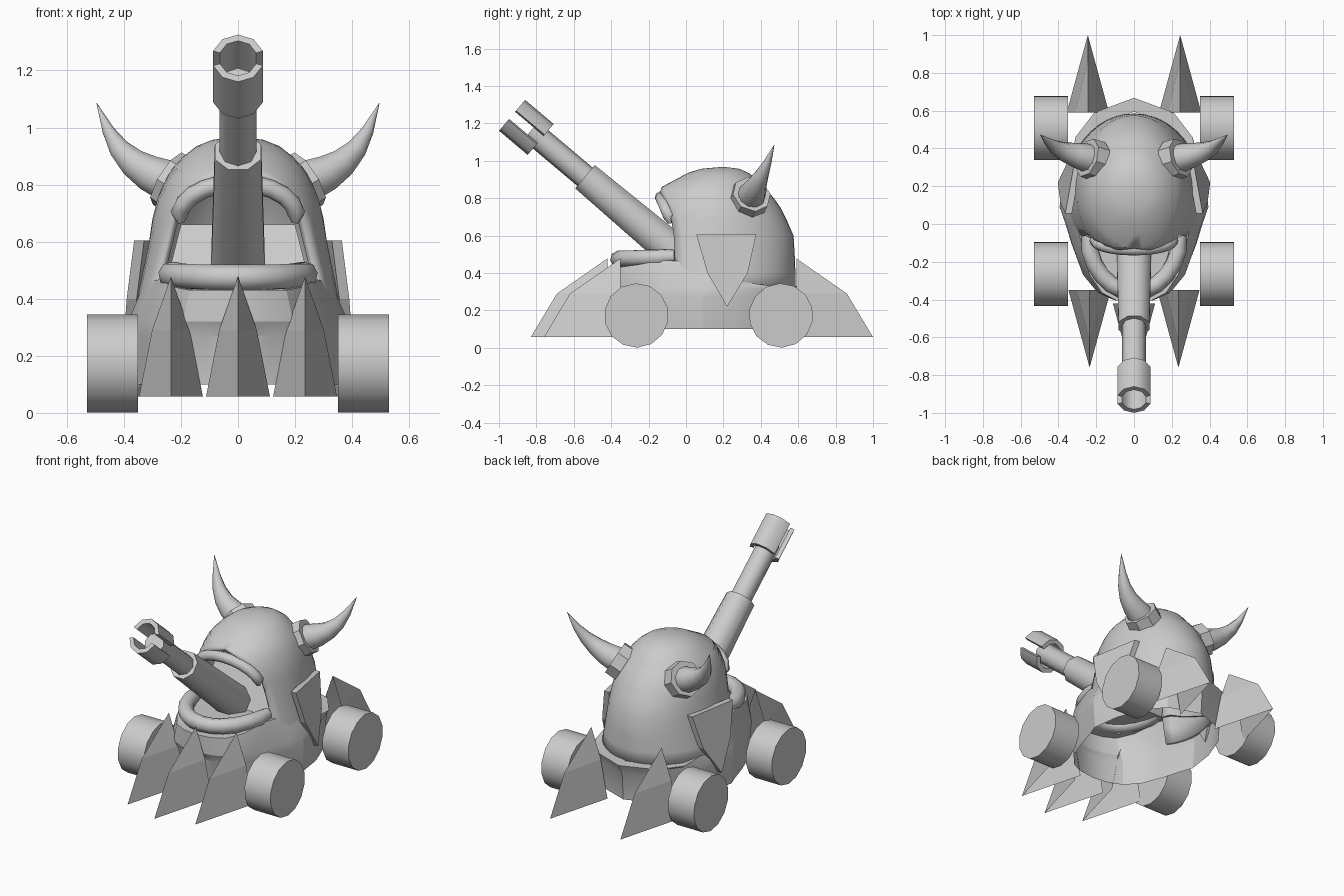
import bpy, bmesh, math
from mathutils import Vector

if "Cube" in bpy.data.objects:
    bpy.data.objects.remove(bpy.data.objects["Cube"])

grey = bpy.data.materials.new("plain_grey")
grey.diffuse_color = (0.6, 0.6, 0.6, 1)
grey.use_nodes = True
grey.node_tree.nodes["Principled BSDF"].inputs["Base Color"].default_value = grey.diffuse_color


def make(name, verts, faces, smooth=None, thick=0, offset=-1):
    me = bpy.data.meshes.new(name)
    me.from_pydata([tuple(v) for v in verts], [], faces)
    bm = bmesh.new()
    bm.from_mesh(me)
    bmesh.ops.remove_doubles(bm, verts=bm.verts, dist=0.0005)
    bm.to_mesh(me)
    bm.free()
    me.materials.append(grey)
    ob = bpy.data.objects.new(name, me)
    bpy.context.collection.objects.link(ob)
    if smooth:
        me.shade_smooth()
        me.set_sharp_from_angle(angle=math.radians(smooth))
    if thick:
        m = ob.modifiers.new("thickness", 'SOLIDIFY')
        m.thickness, m.offset = thick, offset
    return ob


def loft(name, rings, closed=True, caps=False, **kw):
    """Skin a list of rings that all hold the same number of points."""
    n = len(rings[0])
    verts = [p for r in rings for p in r]
    faces = []
    for k in range(len(rings) - 1):
        for i in range(n if closed else n - 1):
            j = (i + 1) % n
            faces.append((k * n + i, k * n + j, (k + 1) * n + j, (k + 1) * n + i))
    if caps:
        last = (len(rings) - 1) * n
        faces += [tuple(reversed(range(n))), tuple(range(last, last + n))]
    return make(name, verts, faces, **kw)


def tube(name, path, radii, sides=8, smooth=50, turn=0.0, caps=True):
    """Round tube along a path, with a radius at each point."""
    path = [Vector(p) for p in path]
    whole = (path[-1] - path[0]).normalized()
    rings = []
    for k, p in enumerate(path):
        d = path[min(k + 1, len(path) - 1)] - path[max(k - 1, 0)]
        d = d.normalized() if d.length > 1e-6 else whole
        ref = Vector((0, 0.6, 0.8)) if abs(d.z) < 0.9 else Vector((0, 1, 0))
        u = d.cross(ref).normalized()
        v = u.cross(d).normalized()
        rings.append([p + radii[k] * (u * math.cos(a) - v * math.sin(a))
                      for a in (turn + 2 * math.pi * i / sides for i in range(sides))])
    return loft(name, rings, caps=caps, smooth=smooth)


# Lower hull: open shell, pointed at the back, leaning in to meet helmet and jaw
half = [(0, -0.42), (0.11, -0.405), (0.2, -0.365), (0.28, -0.27), (0.335, -0.12),
        (0.37, 0.0), (0.4, 0.09), (0.375, 0.28), (0.31, 0.46), (0.21, 0.59), (0, 0.668)]
plan = half + [(-x, y) for x, y in half[-2:0:-1]]


def hull_ring(z, sx, sy):
    return [Vector((x * sx, 0.1 + (y - 0.1) * sy, z)) for x, y in plan]


rim, ledge = hull_ring(0.33, 1.0, 1.0), []
for p in rim:
    if p.y < -0.05:
        p.z = 0.43 + 0.05 * min(1, max(0, (p.y + 0.35) / 0.3))
    else:
        p.z = 0.33 + 0.15 * max(0, 1 - (p.y + 0.05) / 0.4)
    p.x *= (0.93 if p.y < 0.4 else 1) * (1 - (p.z - 0.33) * 0.9)
    s = 0.89 if p.y < 0.3 else 0.87
    ledge.append(Vector((p.x * s, 0.1 + (p.y - 0.1) * s, p.z)))
loft("hull", [hull_ring(0.1, 0.95, 0.92), hull_ring(0.27, 0.985, 0.94),
              hull_ring(0.32, 0.965, 0.995), rim, ledge], smooth=25)

# Helmet dome: height, half width, front depth, back depth, centre y, opening half width
rows = [(0.30, 0.372, 0.38, 0.435, 0.15, 0.31), (0.40, 0.352, 0.38, 0.435, 0.15, 0.293),
        (0.48, 0.336, 0.38, 0.432, 0.15, 0.28), (0.60, 0.312, 0.36, 0.425, 0.15, 0.25),
        (0.68, 0.30, 0.355, 0.39, 0.15, 0.23), (0.75, 0.283, 0.35, 0.355, 0.15, 0.195),
        (0.80, 0.263, 0.325, 0.32, 0.15, 0.14), (0.835, 0.245, 0.305, 0.29, 0.15, 0.08),
        (0.86, 0.228, 0.28, 0.265, 0.15, 0.0), (0.90, 0.19, 0.21, 0.23, 0.155, 0.0),
        (0.935, 0.145, 0.155, 0.17, 0.165, 0.0), (0.957, 0.09, 0.1, 0.105, 0.18, 0.0),
        (0.968, 0.0, 0.0, 0.0, 0.2, 0.0)]
rings = []
for z, a, bf, bb, yc, xo in rows:
    t0 = math.asin(xo / a) if a else 0
    ring = []
    for i in range(33):
        t = t0 + (2 * math.pi - 2 * t0) * i / 32
        c = math.cos(t)
        ring.append((a * math.sin(t), yc - c * (bf if c > 0 else bb), z))
    rings.append(ring)
loft("helmet", rings, closed=False, smooth=40, thick=0.025)

# Lips around the mouth
lower, upper, floor = [], [], []
for i in range(13):
    t = math.pi * i / 12
    s, c = math.sin(t), math.cos(t)
    lower.append((-0.243 * c, -0.06 - 0.3 * s, 0.488 - 0.014 * s))
    floor.append((-0.25 * c, -0.04 - 0.31 * s, 0.462))
    a = math.radians(-12) + math.radians(204) * i / 12
    upper.append((-0.205 * math.cos(a), -0.085 - 0.05 * max(0, math.sin(a)),
                  0.69 + 0.115 * math.sin(a)))
tube("lower_lip", lower, [0.036] + [0.046] * 11 + [0.036])
tube("upper_lip", upper, [0.012] + [0.032] * 11 + [0.012])

# Mouth lining: flat floor with a sloped back
back = [(0.25, -0.04, 0.462), (-0.25, -0.04, 0.462), (-0.2, 0.06, 0.66), (0.2, 0.06, 0.66)]
make("mouth_lining", floor + back, [tuple(range(13)), (13, 14, 15, 16)])

# Cannon: sleeve, barrel and two muzzle claws
axis = Vector((0, -0.765, 0.644)).normalized()
up = Vector((0, 0.644, 0.765)).normalized()
right = Vector((1, 0, 0))
mouth = Vector((0, -0.93, 1.243))
on = lambda d: mouth - axis * d
tube("cannon_sleeve", [on(1.17), on(0.51)], [0.103, 0.088], turn=math.pi / 8)
tube("cannon_barrel", [on(0.55), on(0.13)], [0.064, 0.064])
for name, sgn in (("upper_claw", 1), ("lower_claw", -1)):
    sect = []
    for ru, rv, order in ((0.092, 0.108, 1), (0.067, 0.08, -1)):
        for i in range(5)[::order]:
            t = math.radians(-72 + 36 * i)
            sect.append(right * (ru * math.sin(t)) + up * (sgn * rv * math.cos(t)))
    if sgn < 0:
        sect.reverse()
    loft(name, [[on(d) + p for p in sect] for d in (0.2, 0.0)], caps=True, smooth=45)

# Wheels
for x in (-1, 1):
    for y, part in ((-0.265, "front"), (0.508, "back")):
        tube(part + "_wheel", [(x * 0.35, y, 0.173), (x * 0.53, y, 0.173)],
             [0.172, 0.172], sides=14)


# Spikes: bent ridge with two flat flanks, open underneath
def spike(name, cx, base, way):
    v = [(cx, base + way * 0.41, 0.057), (cx, base + way * 0.27, 0.29), (cx, base, 0.478)]
    for s in (-1, 1):
        v += [(cx + s * 0.112, base, 0.057), (cx + s * 0.066, base, 0.29)]
    make(name, v, [(0, 1, 4, 3), (1, 2, 4), (1, 0, 5, 6), (2, 1, 6)])


for x in (-0.235, 0.235):
    spike("front_spike", x, -0.35, -1)
    spike("back_spike", x * 1.04, 0.59, 1)
spike("front_spike", 0, -0.42, -1)

# Side shields, horn collars and horns
shield = [(0.055, 0.605), (0.375, 0.605), (0.33, 0.4), (0.22, 0.22), (0.115, 0.4)]
horn = [(0.19, 0.335, 0.785), (0.25, 0.35, 0.815), (0.31, 0.365, 0.84), (0.365, 0.38, 0.875),
        (0.415, 0.405, 0.925), (0.455, 0.435, 0.99), (0.495, 0.472, 1.085)]
for s in (-1, 1):
    inner, outer = [], []
    for y, z in shield:
        x = 0.363 - 0.18 * (z - 0.605) - 0.18 * (y - 0.06)
        inner.append((s * (x - 0.035), y, z))
        outer.append((s * x, y, z))
    loft("side_shield", [inner, outer] if s > 0 else [outer, inner], caps=True)
    tube("horn", [(s * x, y, z) for x, y, z in horn],
         [0.078, 0.076, 0.066, 0.053, 0.038, 0.022, 0.001], sides=10, smooth=60)
    n = Vector((s * 0.81, 0.28, 0.5)).normalized()
    c = Vector((s * 0.23, 0.345, 0.81))
    tube("horn_collar", [c - n * 0.05, c + n * 0.022, c + n * 0.0221, c - n * 0.02],
         [0.108, 0.106, 0.082, 0.08], smooth=20, caps=False)
